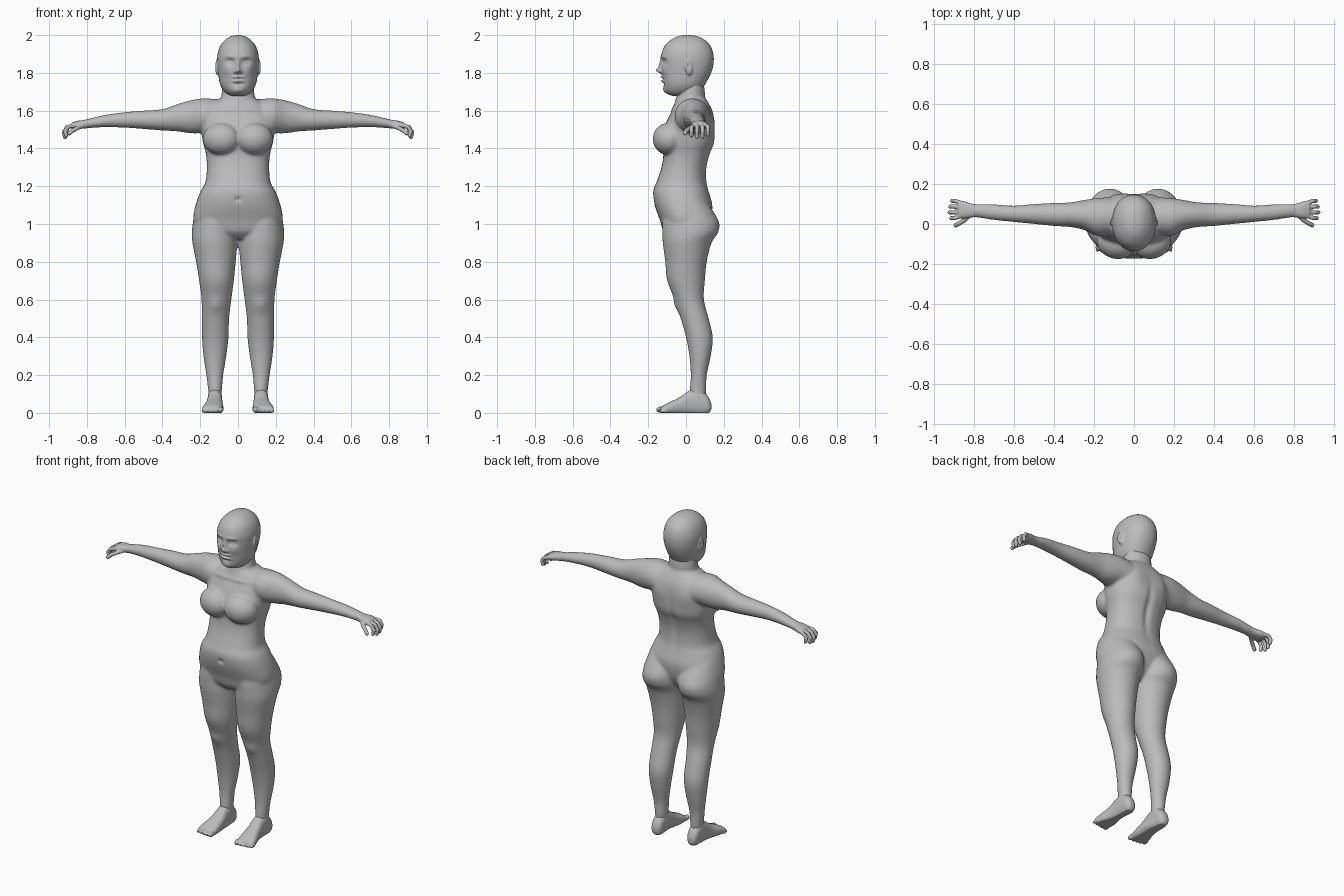
import bpy
import bmesh
from math import cos, sin, pi, exp, copysign
from mathutils import Vector, Matrix

cube = bpy.data.objects.get("Cube")
if cube:
    bpy.data.objects.remove(cube)

SKIN = (0.5, 0.5, 0.5, 1.0)
skin = bpy.data.materials.new("plain grey skin")
skin.use_nodes = True
skin.diffuse_color = SKIN
skin.node_tree.nodes["Principled BSDF"].inputs["Base Color"].default_value = SKIN
SIDES = (1, -1)


def smooth_rows(rows, steps=4):
    """Catmull-Rom interpolation between cross-section rows."""
    pts = [Vector(r) for r in rows]
    out = []
    for i in range(len(pts) - 1):
        a, b, c, d = pts[max(i - 1, 0)], pts[i], pts[i + 1], pts[min(i + 2, len(pts) - 1)]
        for k in range(steps):
            t = k / steps
            out.append(b + (c - a) * (t / 2) + (a * 2 - b * 5 + c * 4 - d) * (t * t / 2)
                       + (b * 3 - a - c * 3 + d) * (t ** 3 / 2))
    return out + [pts[-1]]


def loft(bm, axis, rows, side=1, power=2.0, count=32):
    """Closed skin over rounded sections: (position, low, high, low, high)."""
    order = {"x": (0, 1, 2), "y": (1, 0, 2), "z": (2, 0, 1)}[axis]
    rings = []
    for pos, a0, a1, b0, b1 in smooth_rows(rows):
        ring = []
        for i in range(count):
            u, v = cos(2 * pi * i / count), sin(2 * pi * i / count)
            u, v = (copysign(abs(w) ** (2 / power), w) for w in (u, v))
            co = [0, 0, 0]
            for slot, value in zip(order, (pos, (a0 + a1 + u * (a1 - a0)) / 2,
                                           (b0 + b1 + v * (b1 - b0)) / 2)):
                co[slot] = value
            ring.append(bm.verts.new((co[0] * side, co[1], co[2])))
        rings.append(ring)
    for low, high in zip(rings, rings[1:]):
        for i in range(count):
            j = (i + 1) % count
            bm.faces.new((low[i], low[j], high[j], high[i]))
    bm.faces.new(rings[0])
    bm.faces.new(rings[-1])


def centred(rows):
    return [(z, -w, w, front, back) for z, w, front, back in rows]


def blob(bm, centre, radii, side=1, tilt=0.0):
    m = (Matrix.Translation((centre[0] * side, centre[1], centre[2]))
         @ Matrix.Rotation(tilt * side, 4, "Z") @ Matrix.Diagonal((*radii, 1)))
    bmesh.ops.create_uvsphere(bm, u_segments=24, v_segments=16, radius=1, matrix=m)


def finger(bm, points, radius, side):
    pts = [Vector((p[0] * side, p[1], p[2])) for p in points]
    for a, b in zip(pts, pts[1:]):
        turn = (b - a).to_track_quat("Z", "Y").to_matrix().to_4x4()
        bmesh.ops.create_cone(bm, cap_ends=True, segments=16, radius1=radius, radius2=radius,
                              depth=(b - a).length,
                              matrix=Matrix.Translation((a + b) / 2) @ turn)
    for p in pts:
        blob(bm, p, (radius,) * 3)


def finish(name, bm, voxel, rounds):
    """Fuse the overlapping pieces into one smooth skin."""
    bmesh.ops.recalc_face_normals(bm, faces=bm.faces)
    mesh = bpy.data.meshes.new(name)
    bm.to_mesh(mesh)
    bm.free()
    obj = bpy.data.objects.new(name, mesh)
    bpy.context.collection.objects.link(obj)
    mesh.materials.append(skin)
    bpy.context.view_layer.objects.active = obj
    fuse = obj.modifiers.new("fuse", "REMESH")
    fuse.mode, fuse.voxel_size = "VOXEL", voxel
    soften = obj.modifiers.new("soften", "SMOOTH")
    soften.iterations = rounds
    for modifier in ("fuse", "soften"):
        bpy.ops.object.modifier_apply(modifier=modifier)
    for v in obj.data.vertices:
        v.co.z = max(v.co.z, 0)
    obj.data.polygons.foreach_set("use_smooth", [True] * len(obj.data.polygons))
    return obj


def sculpt(obj, centre, reach, push):
    """Soft push around a point, repeated on the other side."""
    sides = SIDES if centre[0] else (1,)
    for v in obj.data.vertices:
        total = Vector()
        for s in sides:
            d = [(v.co[i] - centre[i] * (s if i == 0 else 1)) / reach[i] for i in range(3)]
            total += Vector((push[0] * s, push[1], push[2])) * exp(-sum(c * c for c in d))
        v.co += total


# Body: torso, neck, bust, legs and arms
bm = bmesh.new()
loft(bm, "z", centred([
    (1.67, .08, -.04, .10), (1.64, .14, -.06, .12), (1.6, .185, -.075, .14),
    (1.55, .195, -.1, .15), (1.5, .195, -.12, .152), (1.43, .185, -.125, .15),
    (1.37, .17, -.12, .127), (1.3, .165, -.13, .11), (1.22, .173, -.157, .11),
    (1.17, .2, -.174, .122), (1.1, .225, -.166, .14), (1.02, .237, -.138, .13),
    (.96, .2, -.12, .1), (.92, .08, -.08, .06)]), power=2.3)
loft(bm, "z", centred([
    (1.77, .08, -.03, .09), (1.7, .086, -.045, .1), (1.66, .09, -.055, .102),
    (1.61, .1, -.07, .12), (1.56, .1, -.07, .12)]))
LEG = [
    (1.12, .02, .215, -.1, .11), (1.05, 0, .232, -.12, .155), (1, 0, .24, -.126, .177),
    (.95, 0, .245, -.125, .168), (.9, .003, .241, -.123, .135), (.8, .012, .222, -.11, .11),
    (.7, .022, .206, -.1, .1), (.6, .035, .193, -.06, .095), (.5, .047, .192, -.028, .12),
    (.4, .05, .191, 0, .142), (.3, .062, .183, .018, .131), (.2, .078, .168, .025, .11),
    (.12, .085, .158, .02, .107), (.06, .09, .155, .02, .1)]
ARM = [
    (.1, -.05, .13, 1.47, 1.66), (.18, -.06, .13, 1.48, 1.665), (.25, -.03, .12, 1.48, 1.655),
    (.32, -.015, .108, 1.49, 1.635), (.4, -.01, .105, 1.495, 1.608), (.5, 0, .1, 1.503, 1.6),
    (.6, .01, .092, 1.51, 1.592), (.7, .02, .098, 1.513, 1.578), (.78, .032, .1, 1.508, 1.56),
    (.82, .035, .1, 1.505, 1.55)]
for s in SIDES:
    loft(bm, "z", LEG, s)
    loft(bm, "x", ARM, s)
    blob(bm, (.088, -.093, 1.45), (.1, .082, .085), s, .25)
body = finish("body", bm, .008, 6)
sculpt(body, (0, .14, 1.35), (.02, .08, .14), (0, -.012, 0))       # spine groove
sculpt(body, (0, -.175, 1.13), (.015, .03, .012), (0, .012, 0))    # navel
sculpt(body, (.12, -.05, .57), (.04, .05, .04), (0, -.01, 0))      # kneecaps
sculpt(body, (.1, .15, 1.53), (.05, .04, .06), (0, .008, 0))       # shoulder blades
sculpt(body, (.09, -.08, 1.61), (.08, .03, .012), (0, -.008, 0))   # collarbones

# Head: skull and jaw, with ears fused on
bm = bmesh.new()
loft(bm, "z", centred([
    (2, .015, -.015, .03), (1.987, .052, -.06, .08), (1.95, .09, -.108, .125),
    (1.9, .108, -.13, .145), (1.85, .11, -.131, .146), (1.8, .105, -.127, .133),
    (1.75, .098, -.122, .108), (1.715, .083, -.116, .085), (1.69, .06, -.1, .05),
    (1.677, .03, -.07, 0)]), power=2.15)
for s in SIDES:
    blob(bm, (.111, .015, 1.83), (.009, .023, .042), s, .35)
head = finish("head", bm, .005, 4)
sculpt(head, (.042, -.125, 1.858), (.024, .04, .016), (0, .016, 0))    # eye sockets
sculpt(head, (.043, -.125, 1.856), (.012, .04, .006), (0, -.009, 0))   # eyelids
sculpt(head, (.042, -.125, 1.886), (.03, .04, .009), (0, -.005, 0))    # brows
sculpt(head, (0, -.13, 1.84), (.011, .04, .03), (0, -.014, 0))         # nose bridge
sculpt(head, (0, -.135, 1.812), (.015, .04, .014), (0, -.026, 0))      # nose tip
sculpt(head, (.016, -.125, 1.806), (.008, .03, .008), (0, -.01, 0))    # nostrils
sculpt(head, (.055, -.11, 1.81), (.025, .04, .025), (0, -.006, 0))     # cheeks
sculpt(head, (0, -.125, 1.778), (.026, .03, .006), (0, -.011, 0))      # upper lip
sculpt(head, (0, -.125, 1.757), (.023, .03, .006), (0, -.012, 0))      # lower lip
sculpt(head, (0, -.125, 1.768), (.03, .03, .004), (0, .007, 0))        # mouth line
sculpt(head, (0, -.12, 1.74), (.03, .03, .007), (0, .006, 0))          # chin crease
sculpt(head, (0, -.11, 1.705), (.03, .03, .016), (0, -.008, 0))        # chin
sculpt(head, (.118, .012, 1.835), (.02, .01, .022), (-.007, 0, 0))     # ear hollows

# Hands: palm, four curled fingers and a thumb
PALM = [(.79, .035, .098, 1.508, 1.553), (.82, .032, .104, 1.505, 1.55),
        (.85, .028, .114, 1.502, 1.546), (.88, .028, .116, 1.502, 1.536)]
for s, word in zip(SIDES, ("left", "right")):
    bm = bmesh.new()
    loft(bm, "x", PALM, s, 2.4)
    for i, length in enumerate((.9, 1.05, 1, .8)):
        y, spread = .038 + .023 * i, (i - 1.5) * .006
        path = ((0, 0, 0), (.033, spread, -.008), (.05, spread, -.034), (.044, spread, -.06))
        finger(bm, [(.87 + dx * length, y + dy, 1.522 + dz * length) for dx, dy, dz in path],
               .0105, s)
    finger(bm, [(.82, .045, 1.52), (.85, .018, 1.508), (.875, .003, 1.495),
                (.892, -.006, 1.48)], .0115, s)
    finish(word + "_hand", bm, .004, 3)

# Feet: sole and instep, with five toes
FOOT = [(.134, .11, .14, .015, .05), (.115, .09, .155, -.005, .09), (.07, .085, .16, -.01, .13),
        (.02, .083, .162, -.01, .12), (-.03, .08, .17, -.01, .085), (-.08, .077, .185, -.01, .06),
        (-.115, .079, .19, -.006, .043), (-.132, .085, .185, 0, .03)]
for s, word in zip(SIDES, ("left", "right")):
    bm = bmesh.new()
    loft(bm, "y", FOOT, s, 2.4)
    for i in range(5):
        size = .017 if i == 0 else .0125 - .0007 * i
        blob(bm, (.092 + .023 * i, -.134 + .004 * i, size), (size * .9, .024, size), s)
    foot = finish(word + "_foot", bm, .005, 3)
    sculpt(foot, (.075 * s, .02, .01), (.03, .05, .02), (.012, 0, .006))   # arch
    sculpt(foot, (.122 * s, .05, .09), (.06, .02, .018), (0, 0, .004))     # ankle
